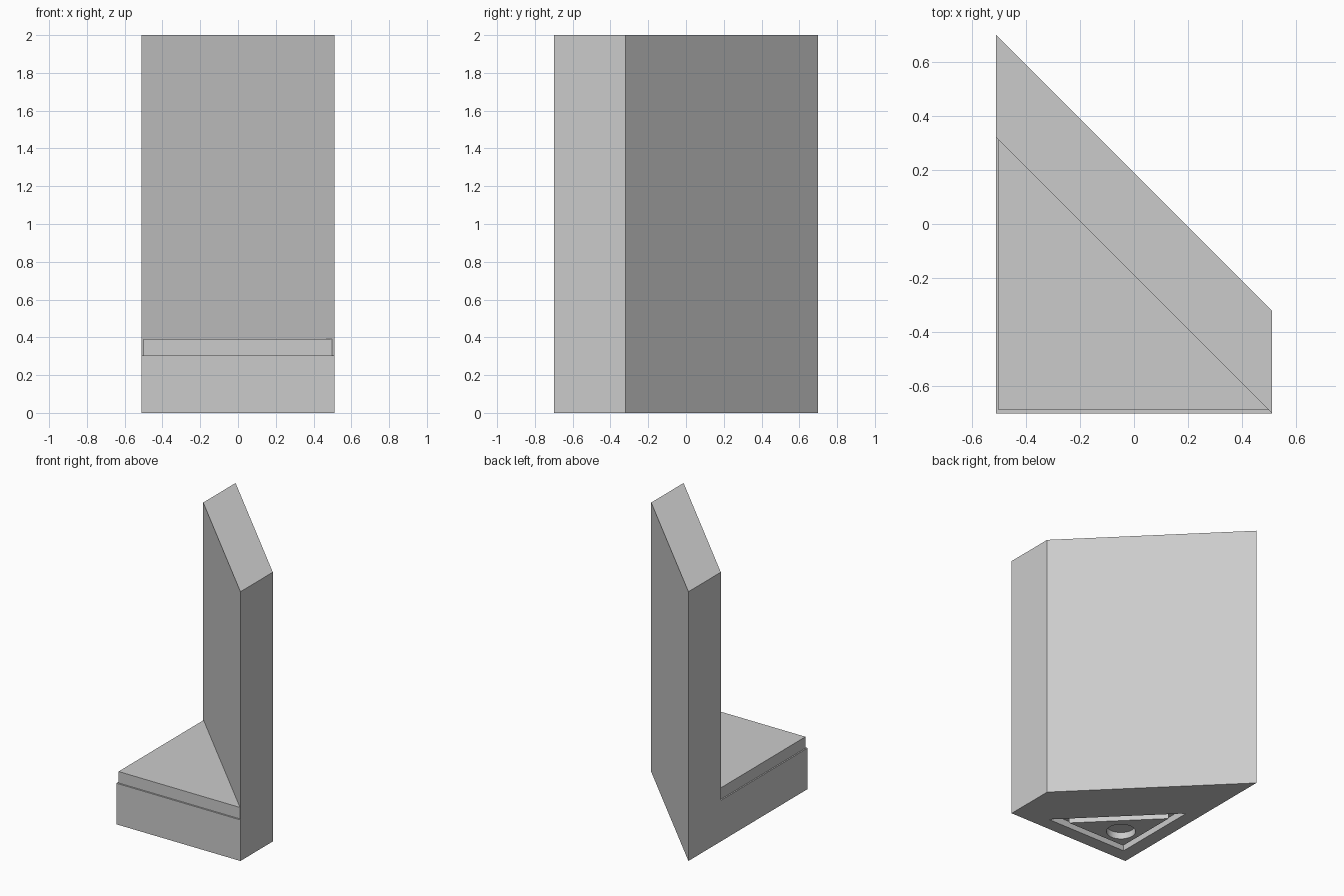
import bpy
import bmesh
from mathutils import Vector

if "Cube" in bpy.data.objects:
    bpy.data.objects.remove(bpy.data.objects["Cube"], do_unlink=True)

grey = bpy.data.materials.new("plain_grey")
grey.use_nodes = True
colour = (0.6, 0.6, 0.6, 1.0)
grey.diffuse_color = colour
grey.node_tree.nodes["Principled BSDF"].inputs["Base Color"].default_value = colour

HALF_X, HALF_Y = 0.51, 0.70
BASE_TOP, HEIGHT = 0.305, 2.0


def make_object(name, bm):
    bmesh.ops.recalc_face_normals(bm, faces=bm.faces[:])
    mesh = bpy.data.meshes.new(name)
    bm.to_mesh(mesh)
    bm.free()
    mesh.materials.append(grey)
    obj = bpy.data.objects.new(name, mesh)
    bpy.context.collection.objects.link(obj)
    return obj


def raise_face(bm, face, height):
    """Extrude a face straight up and return its new cap."""
    geom = bmesh.ops.extrude_face_region(bm, geom=[face])["geom"]
    verts = [g for g in geom if isinstance(g, bmesh.types.BMVert)]
    bmesh.ops.translate(bm, verts=verts, vec=(0, 0, height))
    return next(g for g in geom if isinstance(g, bmesh.types.BMFace))


def corner_prism(name, x, y, diagonal, z0, z1):
    """Right-angled triangular block bounded by x + y = diagonal."""
    bm = bmesh.new()
    outline = [(x, y), (diagonal - y, y), (x, diagonal - x)]
    raise_face(bm, bm.faces.new([bm.verts.new((*p, z0)) for p in outline]), z1 - z0)
    return make_object(name, bm)


def cut(target, cutter):
    cutter.hide_render = True
    mod = target.modifiers.new("cut", "BOOLEAN")
    mod.operation = "DIFFERENCE"
    mod.solver = "EXACT"
    mod.object = cutter
    bpy.context.view_layer.objects.active = target
    bpy.ops.object.modifier_apply(modifier=mod.name)
    bpy.data.objects.remove(cutter, do_unlink=True)


# Body: low corner base with a tall diagonal wall behind it
bm = bmesh.new()
wall_foot = 0.32
outline = [(-HALF_X, -HALF_Y), (HALF_X, -HALF_Y), (HALF_X, -wall_foot),
           (-HALF_X, HALF_Y), (-HALF_X, wall_foot)]
floor = bm.faces.new([bm.verts.new((*p, 0)) for p in outline])
bottom = floor.copy()
top = raise_face(bm, floor, BASE_TOP)
ends = [min(top.verts, key=lambda v: (v.co.xy - Vector(outline[i])).length) for i in (1, 4)]
bmesh.utils.face_split(top, *ends)
wall_cap = max((f for f in bm.faces if all(v.co.z > 0.1 for v in f.verts)),
               key=lambda f: f.calc_center_median().y)
raise_face(bm, wall_cap, HEIGHT - BASE_TOP)
bmesh.ops.remove_doubles(bm, verts=bm.verts[:], dist=0.0001)
bmesh.ops.dissolve_limit(bm, angle_limit=0.01, verts=bm.verts[:], edges=bm.edges[:])
body = make_object("base_and_wall", bm)

# Triangular recess under the base
cut(body, corner_prism("recess_cutter", -0.41, -0.60, -0.34, -0.1, 0.05))

# Seat slab, set in slightly from the base edges
corner_prism("seat_slab", -0.50, -0.688, -0.188, BASE_TOP, 0.39)

# Pad inside the recess with a round socket
pad = corner_prism("underside_pad", -0.362, -0.547, -0.425, 0, 0.055)
bm = bmesh.new()
bmesh.ops.create_cone(bm, cap_ends=True, segments=48, radius1=0.1, radius2=0.1, depth=0.4)
bmesh.ops.translate(bm, verts=bm.verts[:], vec=(-0.227, -0.41, 0))
cut(pad, make_object("socket_cutter", bm))

# Smooth the socket wall, keep hard edges
bpy.ops.object.select_all(action="DESELECT")
pad.select_set(True)
bpy.context.view_layer.objects.active = pad
bpy.ops.object.shade_smooth_by_angle(angle=0.5)
